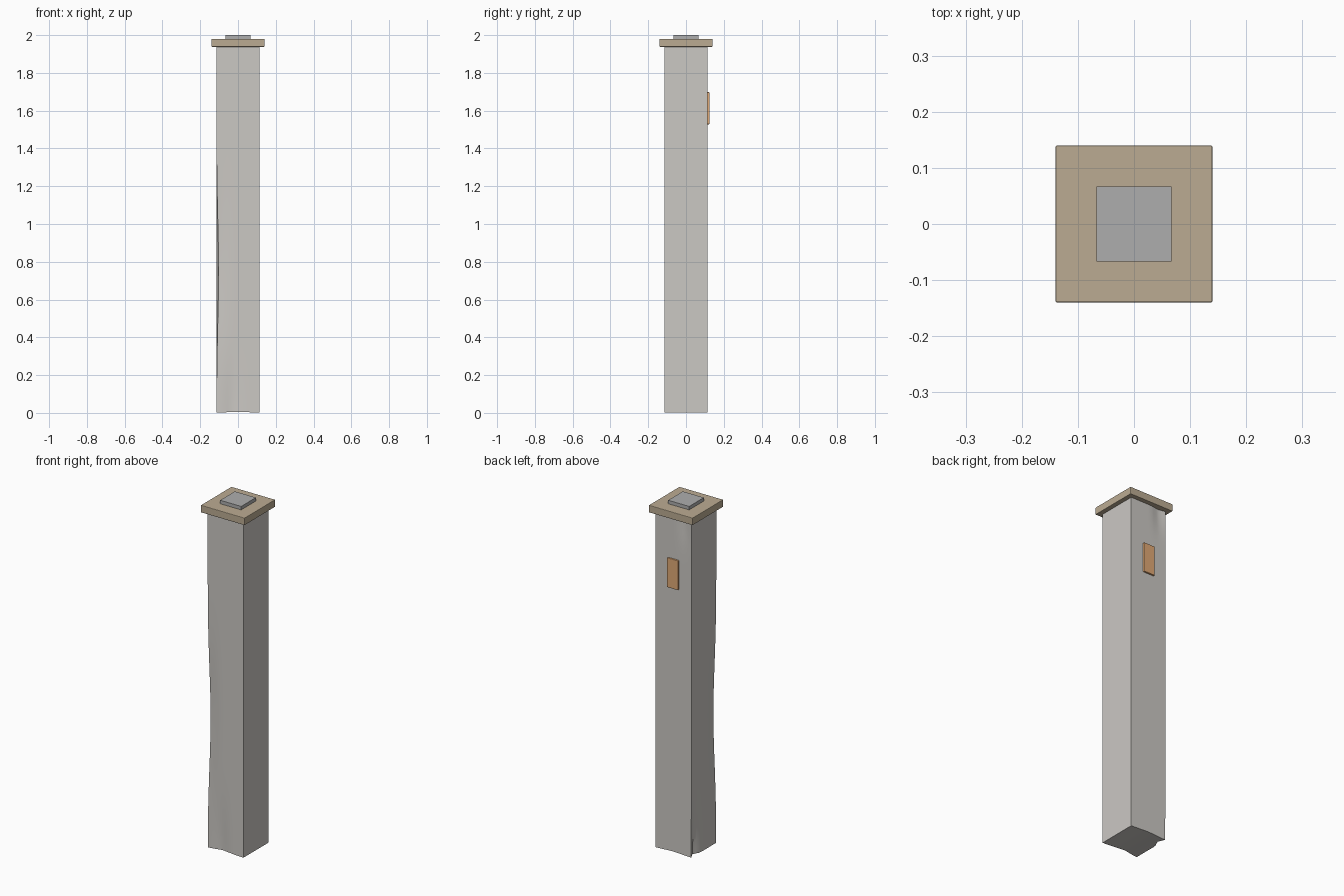
import bpy, bmesh, math
from mathutils import Vector

if "Cube" in bpy.data.objects:
    bpy.data.objects.remove(bpy.data.objects["Cube"])


def paint(obj, name, rgb):
    mat = bpy.data.materials.new(name)
    mat.diffuse_color = (*rgb, 1)
    mat.use_nodes = True
    mat.node_tree.nodes["Principled BSDF"].inputs["Base Color"].default_value = mat.diffuse_color
    obj.data.materials.append(mat)


def block(name, center, size, bevel=0.0):
    bpy.ops.mesh.primitive_cube_add(size=1, location=center)
    obj = bpy.context.object
    obj.name = name
    obj.scale = size
    bpy.ops.object.transform_apply(location=False, rotation=False, scale=True)
    if bevel:
        mod = obj.modifiers.new("soft_edges", 'BEVEL')
        mod.width = bevel
        mod.segments = 2
    return obj


def bump(t, center, width):
    return math.exp(-((t - center) / width) ** 2)


HALF, TOP = 0.114, 1.94

# Weathered stone post: a finely cut block with shallow worn dents
bm = bmesh.new()
bmesh.ops.create_cube(bm, size=1)
for axis, cuts in ((0, 12), (1, 12), (2, 48)):
    for i in range(1, cuts):
        co, no = Vector((0, 0, 0)), Vector((0, 0, 0))
        co[axis], no[axis] = i / cuts - 0.5, 1
        bmesh.ops.bisect_plane(bm, geom=bm.verts[:] + bm.edges[:] + bm.faces[:],
                               plane_co=co, plane_no=no)
for v in bm.verts:
    x, y, z = v.co.x * 2 * HALF, v.co.y * 2 * HALF, (v.co.z + 0.5) * TOP
    left, front, back = x < -HALF + 1e-4, y < -HALF + 1e-4, y > HALF - 1e-4
    nx, ny, nz = x, y, z
    # worn front left corner
    wear = 0.011 * bump(z, 0.75, 0.4) * bump(x, -HALF, 0.05) * bump(y, -HALF, 0.05)
    if left:
        nx += wear + 0.02 * bump(y, 0.075, 0.025) * bump(z, 0, 0.22)
    if front:
        ny += wear + 0.007 * bump(x, -0.03, 0.04) * bump(z, 0, 0.25)
    if back:
        ny -= 0.008 * bump(x, -0.07, 0.03) * bump(z, TOP, 0.12)
    # slightly uneven foot
    if z < 1e-4:
        nz = 0.006 * bump(x, 0, 0.08)
    v.co = (nx, ny, nz)
mesh = bpy.data.meshes.new("post")
bm.to_mesh(mesh)
bm.free()
post = bpy.data.objects.new("post", mesh)
bpy.context.collection.objects.link(post)
bpy.ops.object.select_all(action='DESELECT')
post.select_set(True)
bpy.context.view_layer.objects.active = post
bpy.ops.object.shade_smooth_by_angle(angle=math.radians(35))
paint(post, "stone", (0.6, 0.58, 0.55))

# Overhanging cap
cap = block("cap", (0, 0, 1.959), (0.28, 0.28, 0.042), 0.003)
paint(cap, "tan_stone", (0.5, 0.41, 0.29))

# Small plate on top of the cap
plate = block("top_plate", (0, 0, 1.989), (0.134, 0.134, 0.022))
paint(plate, "dark_grey", (0.42, 0.42, 0.42))

# Copper panel on the back face
panel = block("back_panel", (0, 0.116, 1.613), (0.07, 0.016, 0.17), 0.003)
paint(panel, "copper", (0.75, 0.4, 0.18))
